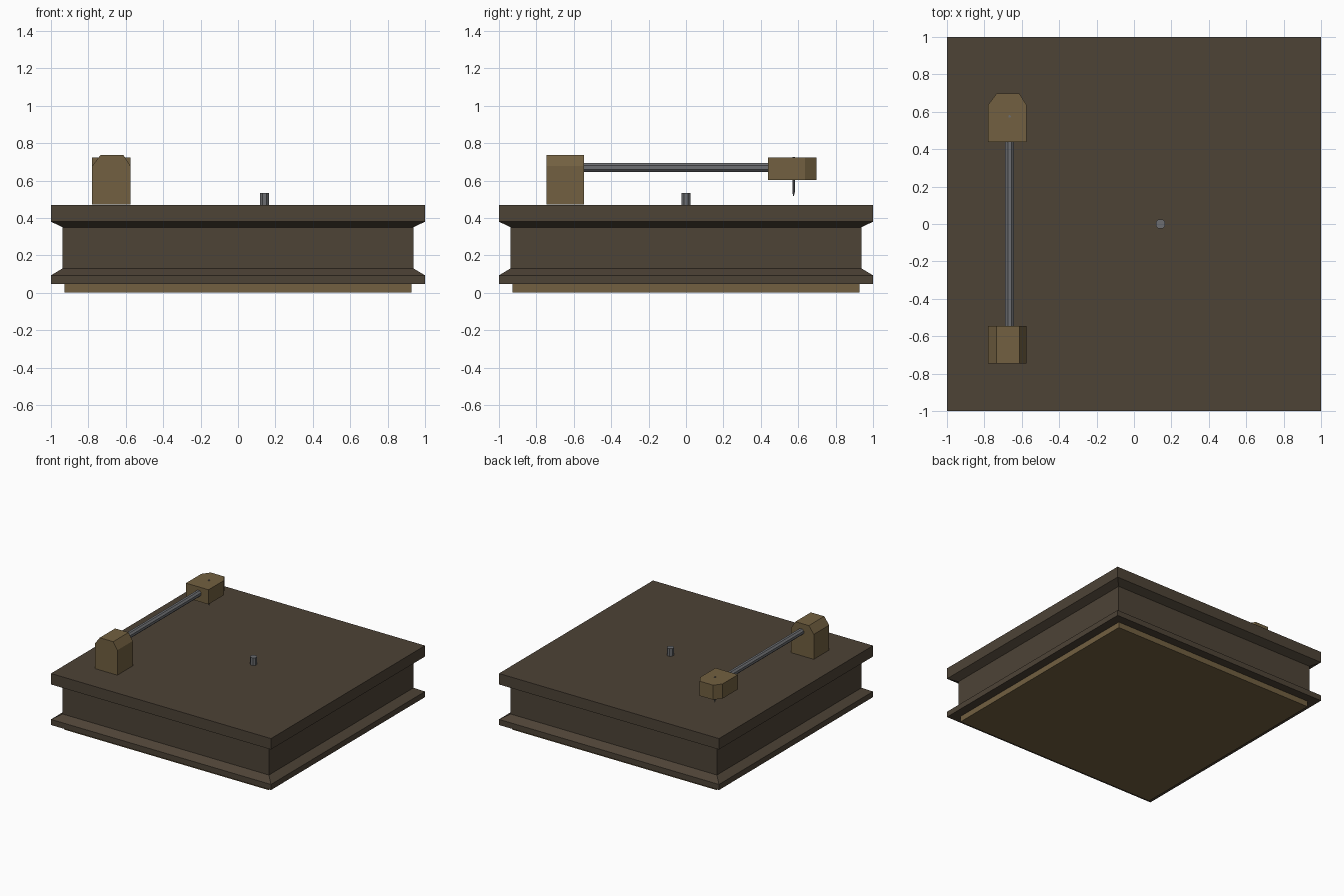
import bpy, bmesh, math
from mathutils import Vector

if "Cube" in bpy.data.objects:
    bpy.data.objects.remove(bpy.data.objects["Cube"])


def material(name, rgb):
    m = bpy.data.materials.new(name)
    m.diffuse_color = (*rgb, 1)
    m.use_nodes = True
    m.node_tree.nodes["Principled BSDF"].inputs["Base Color"].default_value = m.diffuse_color
    return m


DARK = material("dark wood", (0.075, 0.056, 0.037))
TAN = material("tan wood", (0.168, 0.117, 0.052))
GREY = material("grey metal", (0.15, 0.155, 0.165))


def loft(name, rings, mat):
    """Skin a list of equal-length vertex rings and cap both ends."""
    bm = bmesh.new()
    rows = [[bm.verts.new(p) for p in ring] for ring in rings]
    n = len(rows[0])
    for a, b in zip(rows, rows[1:]):
        for i in range(n):
            j = (i + 1) % n
            bm.faces.new((a[i], a[j], b[j], b[i]))
    bm.faces.new(rows[0])
    bm.faces.new(rows[-1])
    bmesh.ops.recalc_face_normals(bm, faces=bm.faces)
    mesh = bpy.data.meshes.new(name)
    bm.to_mesh(mesh)
    bm.free()
    mesh.materials.append(mat)
    ob = bpy.data.objects.new(name, mesh)
    bpy.context.collection.objects.link(ob)
    return ob


def square(h, z):
    return [(-h, -h, z), (h, -h, z), (h, h, z), (-h, h, z)]


def circle(cx, cy, z, r, n):
    return [(cx + r * math.cos((i + 0.5) * math.tau / n),
             cy + r * math.sin((i + 0.5) * math.tau / n), z) for i in range(n)]


# Cabinet: square moulding profile, with the smaller foot plate beneath
loft("cabinet", [square(h, z) for h, z in (
    (1.0, 0.047), (1.0, 0.093), (0.938, 0.13), (0.938, 0.35),
    (1.0, 0.38), (1.0, 0.47))], DARK)
loft("foot_plate", [square(0.928, 0.0), square(0.928, 0.05)], TAN)

# Spindle for the record
loft("spindle", [circle(0.142, 0, z, 0.027, 8) for z in (0.465, 0.533)], GREY)

# Arm pivot block: chamfered top, extruded along y
pivot = [(-0.78, 0.472), (-0.575, 0.472), (-0.575, 0.677),
         (-0.613, 0.737), (-0.735, 0.737), (-0.78, 0.677)]
loft("arm_pivot", [[(x, y, z) for x, z in pivot] for y in (-0.745, -0.545)], TAN)

# Pickup head: chamfered nose, extruded along z
head = [(-0.78, 0.438), (-0.575, 0.438), (-0.575, 0.637),
        (-0.613, 0.697), (-0.735, 0.697), (-0.78, 0.637)]
loft("pickup_head", [[(x, y, z) for x, y in head] for z in (0.602, 0.722)], TAN)

# Tone arm rod between the pivot and the head
loft("tone_arm", [[(x, y, z) for x, z, _ in circle(-0.665, 0.67, 0, 0.026, 8)]
                  for y in (-0.56, 0.45)], GREY)

# Needle through the head
loft("needle", [circle(-0.665, 0.575, z, r, 8) for z, r in (
    (0.516, 0.001), (0.535, 0.007), (0.727, 0.007))], GREY)
